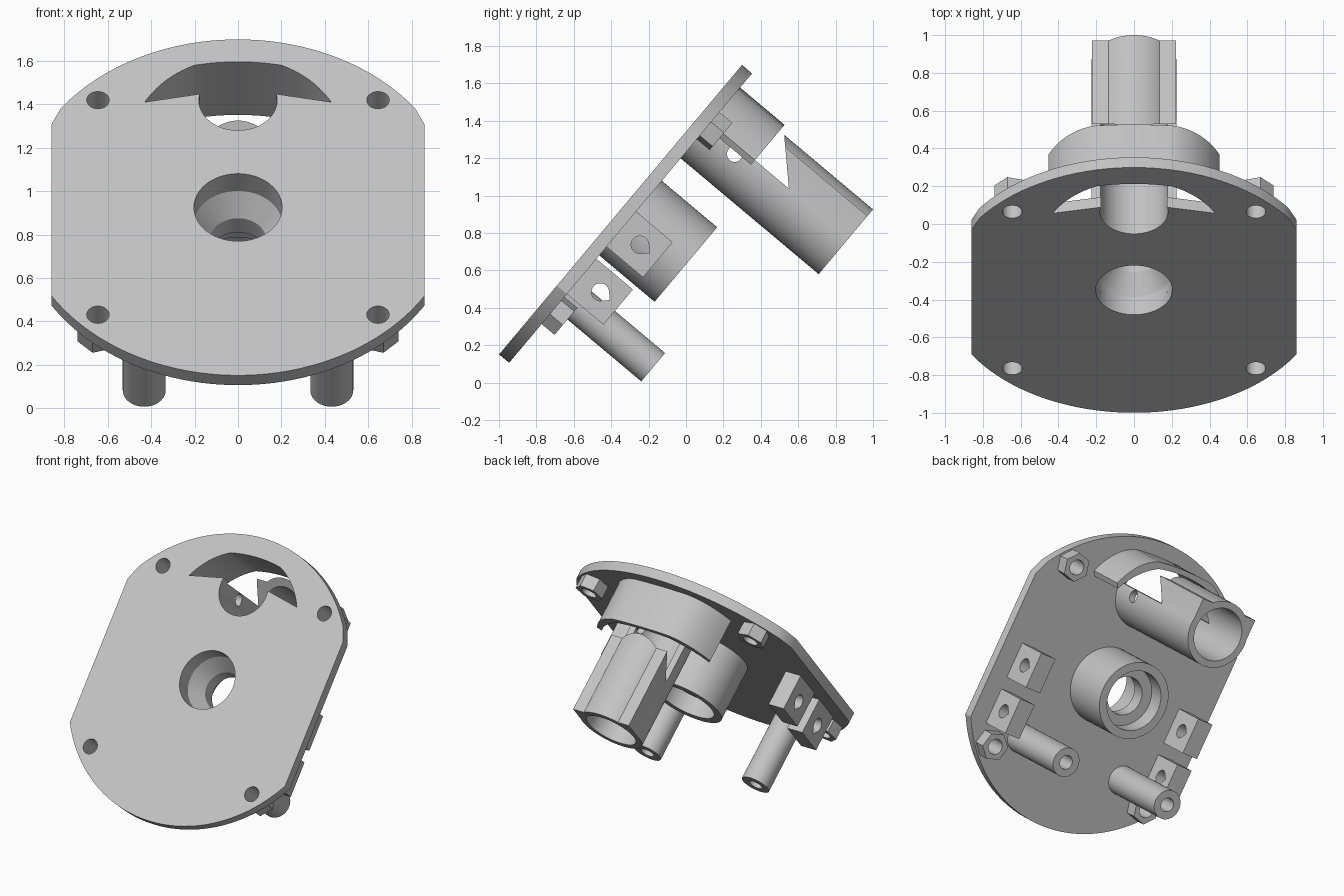
import bpy, bmesh
from math import sin, cos, pi, radians, sqrt
from mathutils import Matrix

if "Cube" in bpy.data.objects:
    bpy.data.objects.remove(bpy.data.objects["Cube"])

grey = bpy.data.materials.new("light_grey")
grey.use_nodes = True
grey.diffuse_color = (0.55, 0.55, 0.55, 1)
grey.node_tree.nodes["Principled BSDF"].inputs["Base Color"].default_value = (0.55, 0.55, 0.55, 1)

# Plate frame: x across, v up the plate, depth measured behind the front face
FRAME = Matrix.Translation((0, -0.35, 0.925)) @ Matrix.Rotation(radians(50), 4, 'X')
THICK = 0.07


def finish_mesh(name, bm):
    bmesh.ops.recalc_face_normals(bm, faces=bm.faces)
    mesh = bpy.data.meshes.new(name)
    bm.to_mesh(mesh)
    bm.free()
    mesh.materials.append(grey)
    obj = bpy.data.objects.new(name, mesh)
    obj.matrix_world = FRAME
    bpy.context.scene.collection.objects.link(obj)
    return obj


def prism(name, outline, start, end, sideways=False):
    """Extrude (x, v) through depth, or (v, depth) through x when sideways."""
    bm = bmesh.new()
    rings = []
    for t in (start, end):
        pts = [(t, a, -b) if sideways else (a, b, -t) for a, b in outline]
        rings.append([bm.verts.new(p) for p in pts])
    n = len(outline)
    for i in range(n):
        j = (i + 1) % n
        bm.faces.new((rings[0][i], rings[0][j], rings[1][j], rings[1][i]))
    bm.faces.new(rings[0])
    bm.faces.new(rings[1])
    return finish_mesh(name, bm)


def arc(r, a=0, b=360, cx=0, cy=0, n=48):
    return [(cx + r * cos(radians(a + (b - a) * i / n)),
             cy + r * sin(radians(a + (b - a) * i / n))) for i in range(n + (b - a < 360))]


def box(a0, a1, b0, b1):
    return [(a0, b0), (a1, b0), (a1, b1), (a0, b1)]


def combine(obj, other, operation='DIFFERENCE'):
    other.hide_render = True
    mod = obj.modifiers.new("combine", 'BOOLEAN')
    mod.operation, mod.solver, mod.object = operation, 'EXACT', other
    bpy.context.view_layer.update()
    graph = bpy.context.evaluated_depsgraph_get()
    mesh = bpy.data.meshes.new_from_object(obj.evaluated_get(graph))
    obj.modifiers.clear()
    obj.data = mesh
    bpy.data.objects.remove(other)


def bezier(p, c, q, n=10):
    return [tuple((1 - t) ** 2 * p[k] + 2 * t * (1 - t) * c[k] + t * t * q[k] for k in (0, 1))
            for t in (i / n for i in range(n + 1))]


def arch_curve(tip, control, shoulder, crown):
    """Symmetric arch from the +x tip over the crown to the -x tip."""
    half = bezier(tip, control, shoulder)
    half += bezier(shoulder, (shoulder[0] / 2, crown), (0, crown), 6)[1:]
    return half + [(-x, v) for x, v in reversed(half[:-1])]


parts = []

# Mounting plate: disc with flat sides and clipped upper corners
outline = [(0.86, -0.53), (0.86, 0.497)] + arc(1.01, 36, 144)
outline += [(-0.86, 0.497), (-0.86, -0.53)] + arc(1.01, 211.7, 328.3)[1:-1]
plate = prism("mounting_plate", outline, 0, THICK)
parts.append(plate)

# Arch-shaped window and bores through the plate
TUBE_V = 0.643
inner = arch_curve((0.43, 0.633), (0.345, 0.786), (0.2, 0.855), 0.875)
combine(plate, prism("cut", inner + [(-0.16, 0.685), (0.16, 0.685)], -0.1, 0.2))
combine(plate, prism("cut", arc(0.18, cy=TUBE_V), -0.1, 0.2))
combine(plate, prism("cut", arc(0.203), -0.1, 0.2))

# Corner bosses with screw holes
for x in (-0.645, 0.645):
    for v in (-0.645, 0.645):
        hole = arc(0.052, cx=x, cy=v, n=32)
        combine(plate, prism("cut", hole, -0.1, 0.2))
        turn = 15 if x * v > 0 else -15
        boss = prism("corner_boss", arc(0.098, turn, turn + 360, x, v, 6), THICK, 0.16)
        combine(boss, prism("cut", hole, 0, 0.3))
        parts.append(boss)

# Stepped central sleeve, turned from a closed (radius, depth) profile
profile = [(0.203, THICK), (0.203, 0.124), (0.13, 0.233), (0.13, 0.334),
           (0.203, 0.334), (0.203, 0.456), (0.26, 0.456), (0.26, THICK)]
bm = bmesh.new()
N = 64
rings = [[bm.verts.new((r * cos(2 * pi * i / N), r * sin(2 * pi * i / N), -d))
          for r, d in profile] for i in range(N)]
for i in range(N):
    a, b = rings[i], rings[(i + 1) % N]
    for k in range(len(profile)):
        m = (k + 1) % len(profile)
        bm.faces.new((a[k], a[m], b[m], b[k]))
parts.append(finish_mesh("central_sleeve", bm))

# Upper tube: round with squared shoulders
tube = prism("upper_tube", arc(0.226, cy=TUBE_V, n=64), THICK, 1.033)
combine(tube, prism("shoulders", box(-0.222, 0.222, TUBE_V, 0.823), THICK, 1.033), 'UNION')
combine(tube, prism("cut", arc(0.18, cy=TUBE_V), 0, 1.2))
# Open upper half near the plate, ending in a slanted edge
combine(tube, prism("cut", [(0.665, 0), (0.665, 0.617), (1.0, 0.282), (1.0, 0)], -0.5, 0.5, True))
combine(tube, prism("cut", arc(0.042, cx=0.62, cy=0.277, n=24), -0.5, 0.5, True))
parts.append(tube)

# Curved hood around the window
outer = arch_curve((0.452, 0.665), (0.3665, 0.8575), (0.215, 0.9), 0.911)
parts.append(prism("window_hood", outer + inner[::-1], THICK, 0.38))

# Lower posts with blind holes, and pierced side blocks
for side in (-1, 1):
    post = prism("lower_post", arc(0.099, cx=0.432 * side, cy=-0.533), THICK, 0.675)
    combine(post, prism("cut", arc(0.047, cx=0.432 * side, cy=-0.533, n=32), 0.2, 0.8))
    parts.append(post)
    x0, x1 = sorted((0.61 * side, 0.73 * side))
    for v in (-0.407, -0.077):
        block = prism("side_block", box(v - 0.123, v + 0.123, THICK, 0.325), x0, x1, True)
        teardrop = arc(0.047, 135, 405, v, 0.2, 24) + [(v, 0.2 + 0.047 * sqrt(2))]
        combine(block, prism("cut", teardrop, x0 - 0.1, x1 + 0.1, True))
        parts.append(block)

# Smooth the round walls and keep edges crisp
bpy.ops.object.select_all(action='DESELECT')
for obj in parts:
    obj.select_set(True)
bpy.context.view_layer.objects.active = plate
bpy.ops.object.shade_smooth_by_angle(angle=radians(25))
